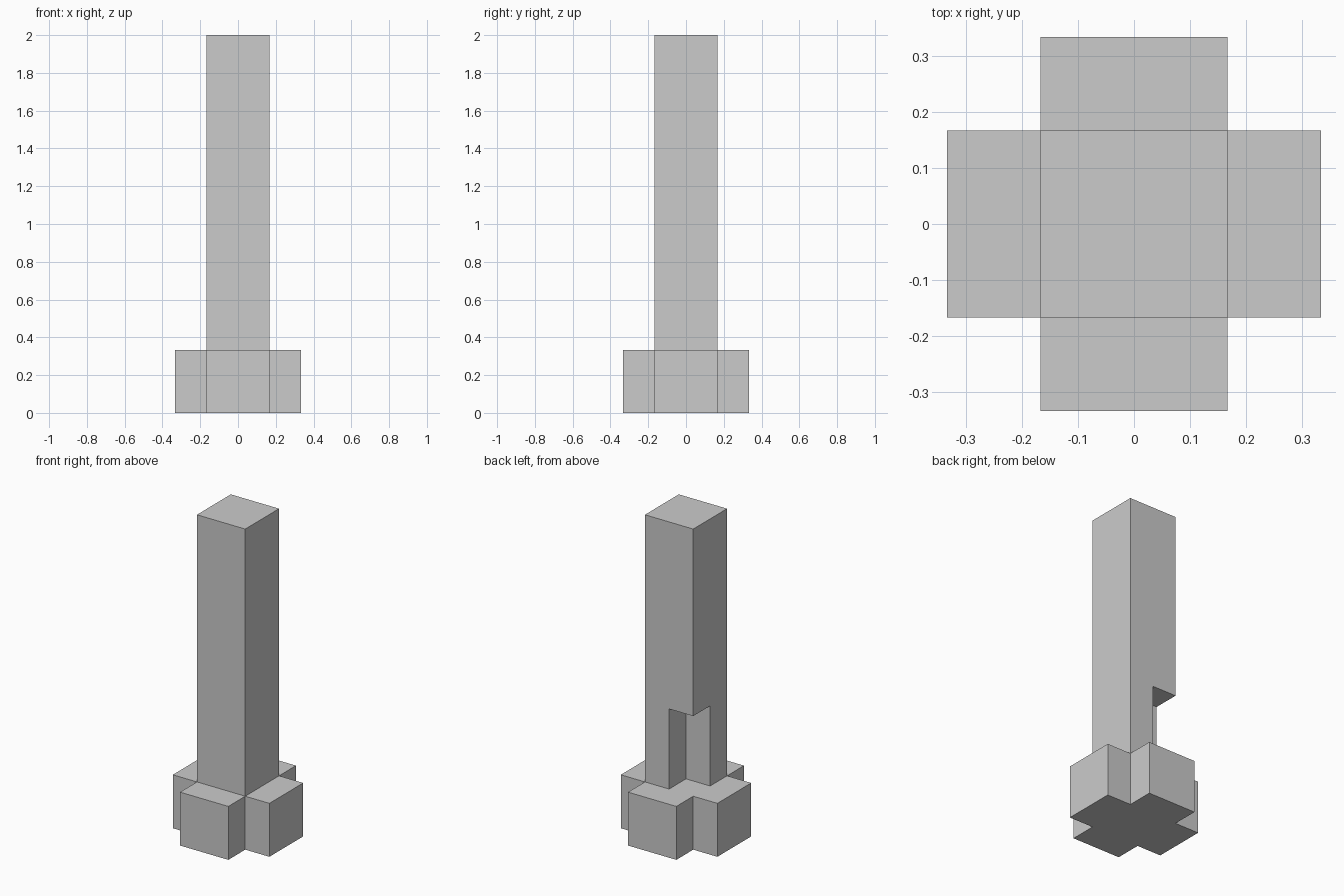
import bpy, bmesh

if "Cube" in bpy.data.objects:
    bpy.data.objects.remove(bpy.data.objects["Cube"])

U = 1 / 6  # half the column width; everything sits on this grid


def prism(name, outline, z0, z1):
    """Extrude a counter-clockwise outline from z0 up to z1."""
    bm = bmesh.new()
    face = bm.faces.new([bm.verts.new((x * U, y * U, z0)) for x, y in outline])
    top = bmesh.ops.extrude_face_region(bm, geom=[face], use_keep_orig=True)
    verts = [v for v in top["geom"] if isinstance(v, bmesh.types.BMVert)]
    bmesh.ops.translate(bm, verts=verts, vec=(0, 0, z1 - z0))
    bmesh.ops.recalc_face_normals(bm, faces=bm.faces)
    mesh = bpy.data.meshes.new(name)
    bm.to_mesh(mesh)
    bm.free()
    obj = bpy.data.objects.new(name, mesh)
    bpy.context.collection.objects.link(obj)
    return obj


# Cross-shaped base: one arm's three corners turned through four quarters
cross = []
arm = [(1, -1), (2, -1), (2, 1)]
for _ in range(4):
    cross += arm
    arm = [(-y, x) for x, y in arm]
base = prism("base", cross, 0, 2 * U)

# Square column standing on the base
column = prism("column", [(-1, -1), (1, -1), (1, 1), (-1, 1)], 2 * U, 2)

# Notch in the back left corner, directly above the base
cutter = prism("notch_cutter", [(-2, 0), (0, 0), (0, 2), (-2, 2)], U, 5 * U)
cutter.hide_render = True
cutter.hide_set(True)
cut = column.modifiers.new("notch", 'BOOLEAN')
cut.operation = 'DIFFERENCE'
cut.solver = 'EXACT'
cut.object = cutter
